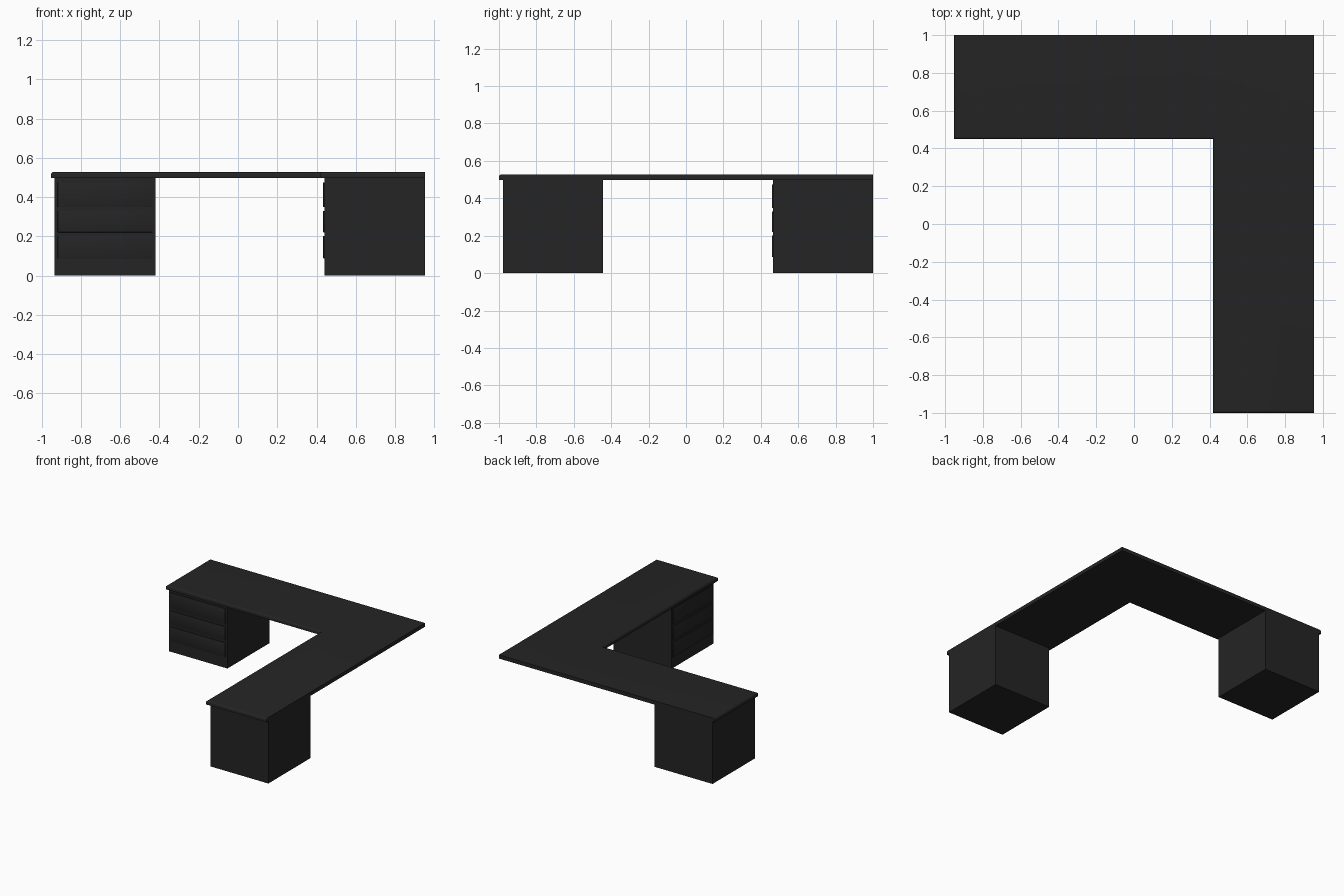
import bpy, bmesh

if "Cube" in bpy.data.objects:
    bpy.data.objects.remove(bpy.data.objects["Cube"])

mat = bpy.data.materials.new("black_laminate")
mat.diffuse_color = (0.018, 0.018, 0.018, 1)
mat.use_nodes = True
mat.node_tree.nodes["Principled BSDF"].inputs["Base Color"].default_value = mat.diffuse_color


def finish(bm, name):
    bmesh.ops.recalc_face_normals(bm, faces=bm.faces)
    me = bpy.data.meshes.new(name)
    bm.to_mesh(me)
    bm.free()
    me.materials.append(mat)
    ob = bpy.data.objects.new(name, me)
    bpy.context.collection.objects.link(ob)
    return ob


def box(name, lo, hi, bevel=0):
    bm = bmesh.new()
    bmesh.ops.create_cube(bm, size=1)
    for v in bm.verts:
        for i in range(3):
            v.co[i] = hi[i] if v.co[i] > 0 else lo[i]
    if bevel:
        bmesh.ops.bevel(bm, geom=bm.edges[:], offset=bevel, segments=2,
                        profile=0.5, affect='EDGES')
    return finish(bm, name)


# L-shaped worktop, top edge rounded on the user-facing and end sides
Z0, Z1 = 0.497, 0.527
outline = [(-0.953, 1), (-0.953, 0.45), (0.418, 0.45),
           (0.418, -1), (0.953, -1), (0.953, 1)]
bm = bmesh.new()
base = bm.faces.new([bm.verts.new((x, y, Z0)) for x, y in outline])
ext = bmesh.ops.extrude_face_region(bm, geom=[base], use_keep_orig=True)
for g in ext["geom"]:
    if isinstance(g, bmesh.types.BMVert):
        g.co.z = Z1
rounded = []
for e in bm.edges:
    a, b = e.verts
    on_top = min(a.co.z, b.co.z) > Z1 - 1e-4
    on_wall = all(v.co.x > 0.95 for v in e.verts) or all(v.co.y > 0.99 for v in e.verts)
    if on_top and not on_wall:
        rounded.append(e)
bmesh.ops.bevel(bm, geom=rounded, offset=0.013, segments=4, profile=0.5, affect='EDGES')
finish(bm, "worktop")

# Drawer heights shared by both pedestals
drawers = [(0.087, 0.202), (0.22, 0.33), (0.348, 0.475)]
INSET, PROUD = 0.016, 0.006

# Left pedestal, drawers facing the front
box("left_pedestal", (-0.935, 0.466, 0), (-0.42, 1, Z0))
for i, (a, b) in enumerate(drawers):
    box(f"left_drawer_{i + 1}", (-0.935 + INSET, 0.466 - PROUD, a),
        (-0.42 - INSET, 0.48, b), 0.002)

# Right pedestal, drawers facing left
box("right_pedestal", (0.44, -0.978, 0), (0.953, -0.444, Z0))
for i, (a, b) in enumerate(drawers):
    box(f"right_drawer_{i + 1}", (0.44 - PROUD, -0.978 + INSET, a),
        (0.455, -0.444 - INSET, b), 0.002)

# Smooth the rounded edges only
for ob in bpy.context.collection.objects:
    ob.select_set(True)
    bpy.context.view_layer.objects.active = ob
bpy.ops.object.shade_smooth_by_angle(angle=0.6)
